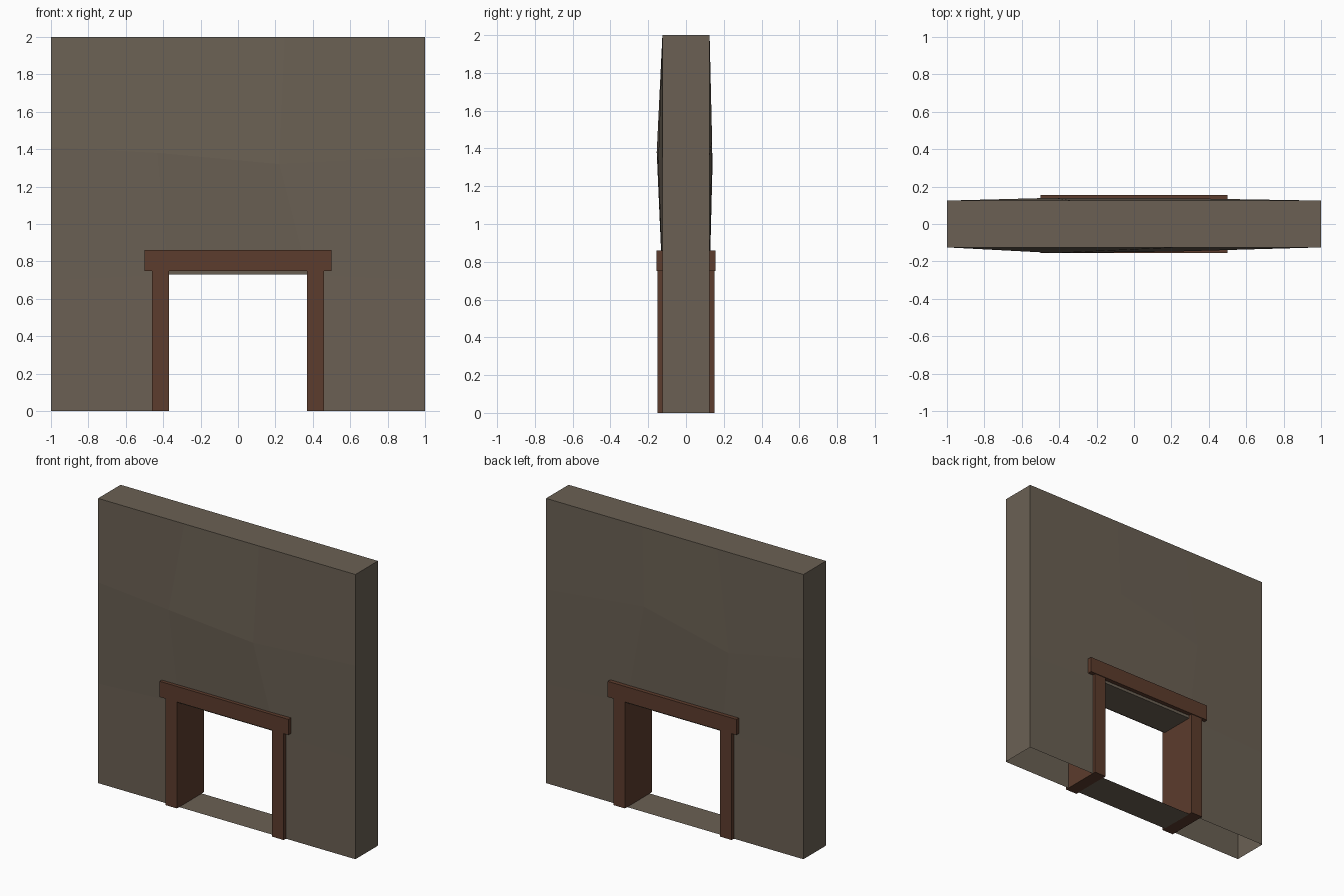
import bpy
import bmesh

default = bpy.data.objects.get("Cube")
if default:
    bpy.data.objects.remove(default, do_unlink=True)


def material(name, rgb):
    mat = bpy.data.materials.new(name)
    mat.use_nodes = True
    mat.diffuse_color = (*rgb, 1)
    mat.node_tree.nodes["Principled BSDF"].inputs["Base Color"].default_value = (*rgb, 1)
    return mat


plaster = material("grey brown plaster", (0.145, 0.118, 0.088))
timber = material("dark brown timber", (0.107, 0.045, 0.026))


def add_object(name, bm, mat):
    bmesh.ops.recalc_face_normals(bm, faces=bm.faces)
    mesh = bpy.data.meshes.new(name)
    bm.to_mesh(mesh)
    bm.free()
    mesh.materials.append(mat)
    obj = bpy.data.objects.new(name, mesh)
    bpy.context.collection.objects.link(obj)
    return obj


def box(name, x0, x1, depth, z0, z1):
    bm = bmesh.new()
    bmesh.ops.create_cube(bm, size=1)
    for v in bm.verts:
        v.co.x = x1 if v.co.x > 0 else x0
        v.co.y = depth if v.co.y > 0 else -depth
        v.co.z = z1 if v.co.z > 0 else z0
    return add_object(name, bm, timber)


# Wall: two bulging sheets joined round the rim and the doorway, open underneath
EDGE, JAMB, HEAD = 0.125, 0.372, 0.73
BULGES = {-1: [(-0.43, -0.155, 1.38), (0.22, -0.147, 1.32)],
          1: [(-0.43, 0.14, 1.30), (0.23, 0.138, 1.45)]}


def sheet(bm, side):
    y = side * EDGE
    rows = [
        [(-1, y, 0), (-JAMB, y, 0), (JAMB, y, 0), (1, y, 0)],
        [(-1, y, 0.7), (-JAMB, y, HEAD), (JAMB, y, HEAD), (1, y, 0.7)],
        [(-1, y, 1.41), *BULGES[side], (1, y, 1.36)],
        [(-1, y, 2), (-0.33, y, 2), (0.25, y, 2), (1, y, 2)],
    ]
    grid = [[bm.verts.new(p) for p in row] for row in rows]
    for j in range(3):
        for i in range(3):
            if (i, j) != (1, 0):
                bm.faces.new((grid[j][i], grid[j][i + 1],
                              grid[j + 1][i + 1], grid[j + 1][i]))
    return grid


bm = bmesh.new()
front, back = sheet(bm, -1), sheet(bm, 1)


def bridge(a, b):
    """Join one grid edge (column, row) of the front sheet to the back one."""
    (i, j), (k, m) = a, b
    bm.faces.new((front[j][i], front[m][k], back[m][k], back[j][i]))


for n in range(3):
    bridge((0, n), (0, n + 1))
    bridge((3, n), (3, n + 1))
    bridge((n, 3), (n + 1, 3))
for column in (1, 2):
    bridge((column, 0), (column, 1))   # jambs
for row in (0, 1):
    bridge((1, row), (2, row))         # threshold and soffit
add_object("wall", bm, plaster)

# Timber door frame running right through the wall
box("right_post", -0.46, -0.37, 0.15, 0, 0.75)
box("left_post", 0.37, 0.46, 0.15, 0, 0.75)
box("lintel", -0.5, 0.5, 0.155, 0.75, 0.86)
